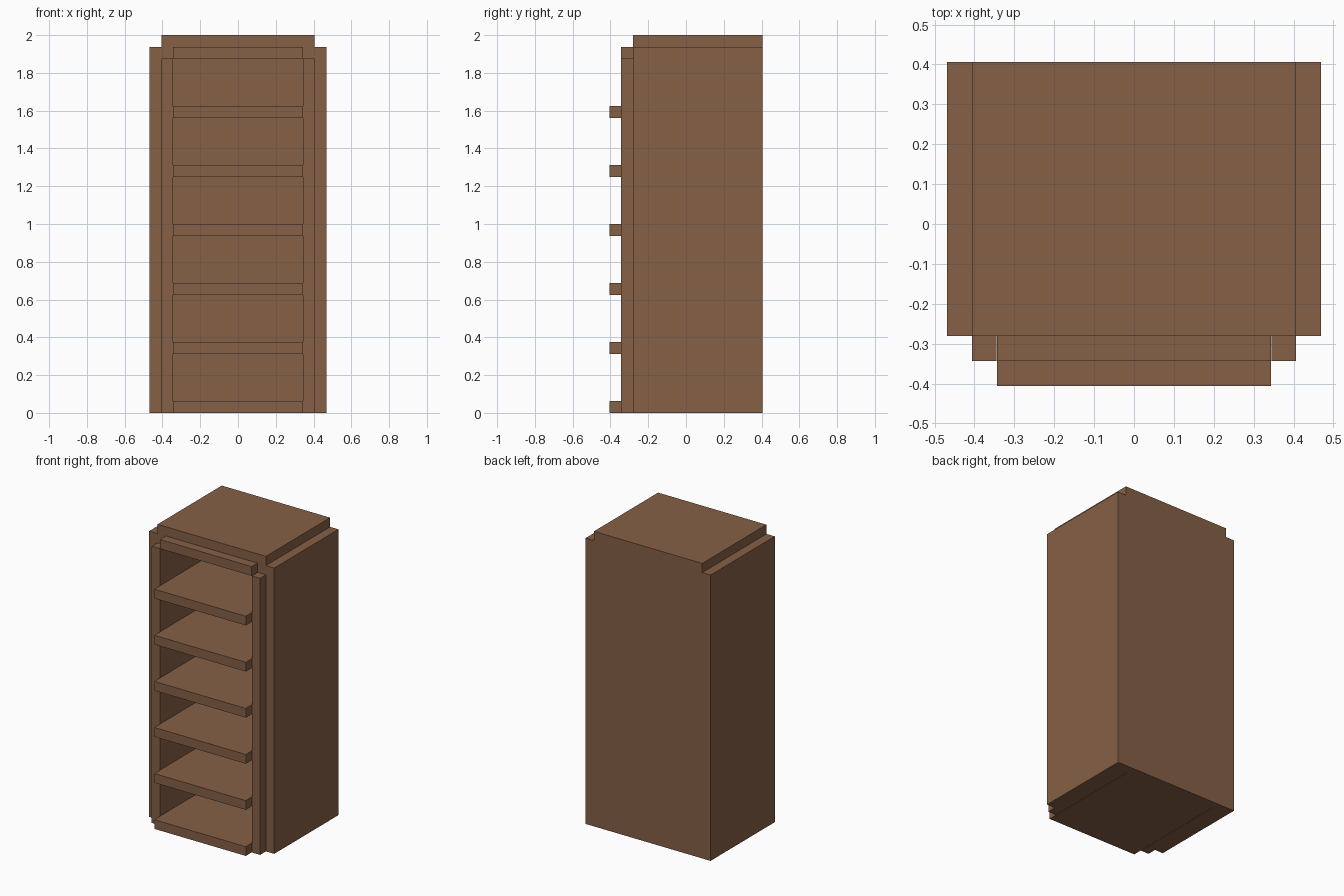
import bpy

cube = bpy.data.objects.get("Cube")
if cube:
    bpy.data.objects.remove(cube, do_unlink=True)

# Single wood colour
wood = bpy.data.materials.new("brown wood")
wood.use_nodes = True
colour = (0.238, 0.117, 0.061, 1.0)
wood.diffuse_color = colour
bsdf = next(n for n in wood.node_tree.nodes if n.type == 'BSDF_PRINCIPLED')
bsdf.inputs["Base Color"].default_value = colour

U = 0.0625            # board thickness
OUT = 7.5 * U         # outer half width
MID = 6.5 * U         # half width of cap and inner posts
INN = 0.345           # half width of the opening
SHELF = 0.343         # half width of shelves
BACK, FRONT = 6.5 * U, -4.5 * U


def box(name, x, y, z):
    """Board spanning the given (min, max) ranges."""
    centre = [(a + b) / 2 for a, b in (x, y, z)]
    size = [b - a for a, b in (x, y, z)]
    bpy.ops.mesh.primitive_cube_add(size=1, location=centre)
    ob = bpy.context.object
    ob.name = name
    ob.data.name = name
    ob.scale = size
    bpy.ops.object.transform_apply(location=False, rotation=False, scale=True)
    ob.data.materials.append(wood)
    return ob


# Stepped side walls: an outer panel and a longer, lower inner panel
for side, s in (("left", 1), ("right", -1)):
    box(f"{side}_outer_panel", sorted((s * MID, s * OUT)), (FRONT, BACK), (0, 31 * U))
    box(f"{side}_inner_panel", sorted((s * INN, s * MID)), (FRONT - U, BACK), (0, 30 * U))

# Top cap and the rail under its front edge
box("top_cap", (-MID, MID), (FRONT, BACK), (30 * U, 32 * U))
box("top_rail", (-SHELF, SHELF), (FRONT - U, FRONT), (30 * U, 31 * U))

# Back board
box("back_panel", (-INN, INN), (BACK - U, BACK), (0, 30 * U))

# Evenly spaced shelves that stick out at the front
for i in range(6):
    z = i * 5 * U
    box(f"shelf_{i + 1}", (-SHELF, SHELF), (FRONT - 2 * U, BACK - U), (z, z + U))
